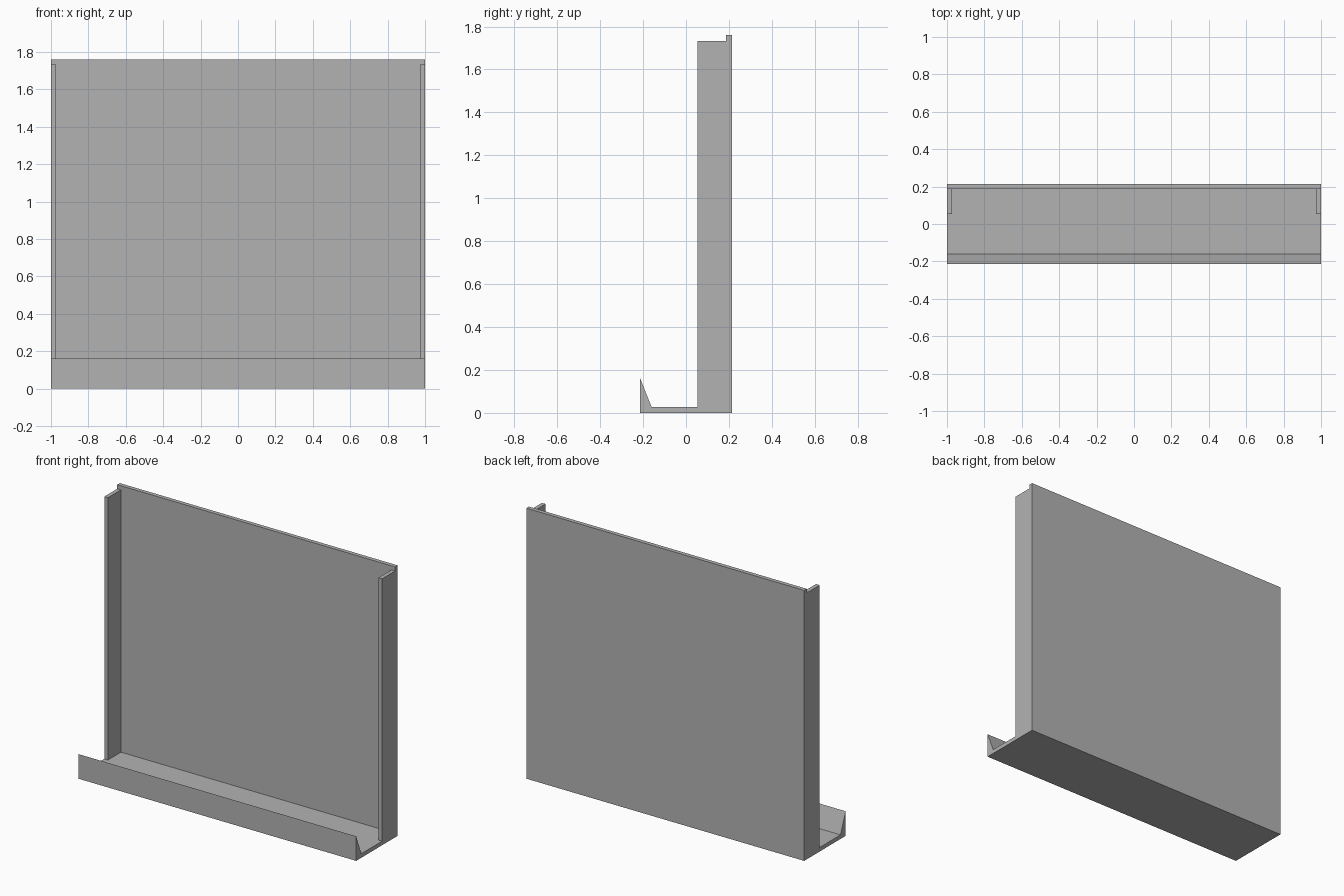
import bpy

old = bpy.data.objects.get("Cube")
if old:
    bpy.data.objects.remove(old, do_unlink=True)

T = 2 / 75            # sheet thickness
HALF_W = 1.0
FRONT, BACK = -8 * T, 8 * T
HEIGHT = 66 * T

gray = bpy.data.materials.new("plain gray")
gray.use_nodes = True
color = (0.45, 0.45, 0.45, 1)
gray.diffuse_color = color
gray.node_tree.nodes["Principled BSDF"].inputs["Base Color"].default_value = color


def extrude_along_x(name, profile, x0, x1):
    """Solid with a (y, z) profile, counter-clockwise seen from +x."""
    n = len(profile)
    verts = [(x, y, z) for x in (x0, x1) for y, z in profile]
    faces = [tuple(reversed(range(n))), tuple(range(n, 2 * n))]
    faces += [(i, (i + 1) % n, n + (i + 1) % n, n + i) for i in range(n)]
    mesh = bpy.data.meshes.new(name)
    mesh.from_pydata(verts, [], faces)
    mesh.materials.append(gray)
    obj = bpy.data.objects.new(name, mesh)
    bpy.context.collection.objects.link(obj)
    return obj


# Back panel, floor and wedge-shaped front lip share one bent profile
extrude_along_x("back_panel_and_tray", [
    (FRONT, 0), (BACK, 0), (BACK, HEIGHT), (BACK - T, HEIGHT),
    (BACK - T, T), (FRONT + 2 * T, T), (FRONT, 6 * T),
], -HALF_W, HALF_W)

# Upright side rails, one thickness lower than the panel
rail = [(BACK - 6 * T, T), (BACK - T, T),
        (BACK - T, HEIGHT - T), (BACK - 6 * T, HEIGHT - T)]
extrude_along_x("left_rail", rail, HALF_W - T, HALF_W)
extrude_along_x("right_rail", rail, -HALF_W, -HALF_W + T)
